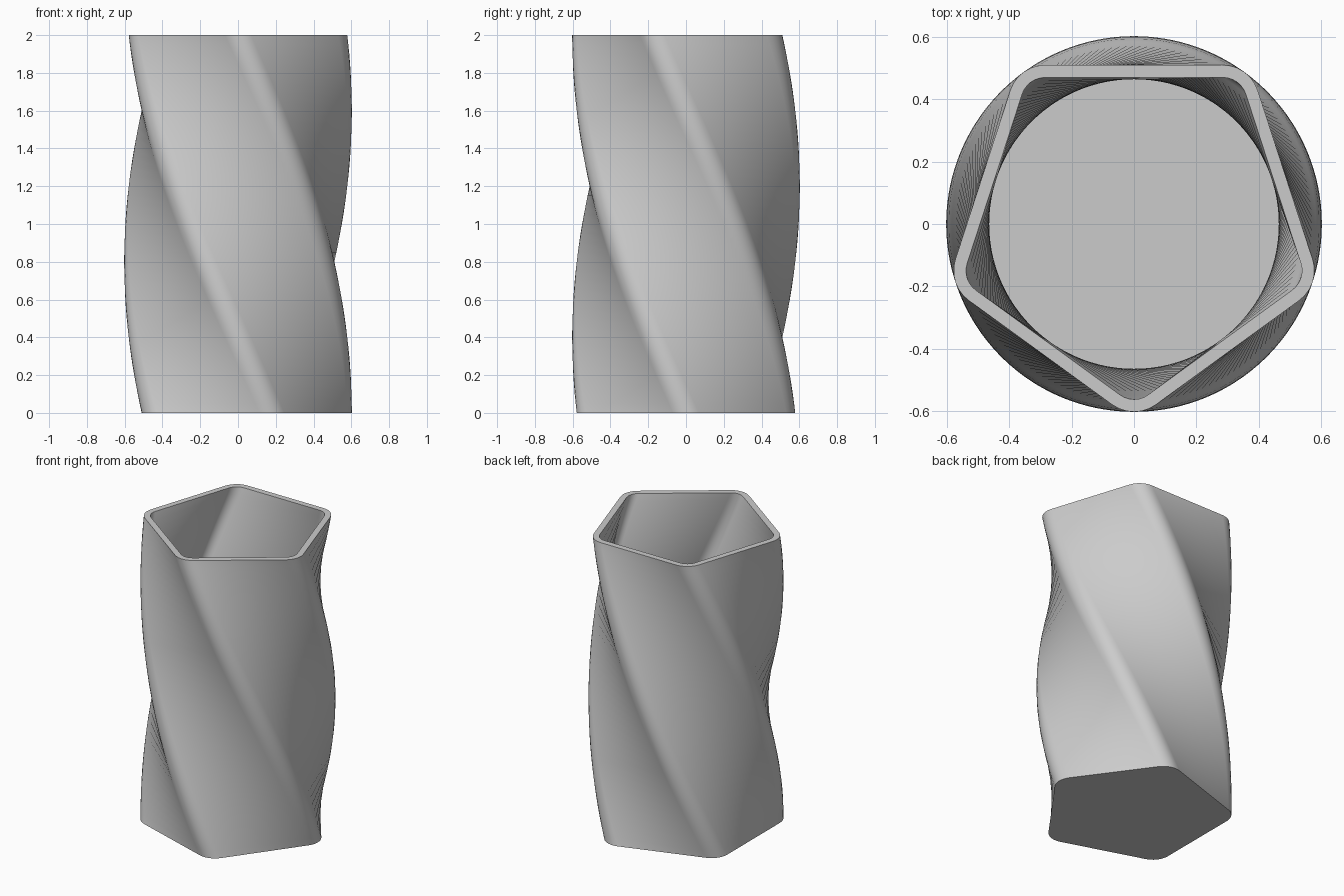
import bpy, bmesh, math

if "Cube" in bpy.data.objects:
    bpy.data.objects.remove(bpy.data.objects["Cube"], do_unlink=True)

SIDES = 5
HEIGHT = 2.0
TWIST = math.radians(90)
LAYERS = 40
APOTHEM = 0.51
FILLET = 0.118
WALL = 0.04
ARC_STEPS = 6
HALF = math.pi / SIDES


def make_material(name, colour):
    mat = bpy.data.materials.new(name)
    mat.use_nodes = True
    mat.diffuse_color = colour
    mat.node_tree.nodes["Principled BSDF"].inputs["Base Color"].default_value = colour
    return mat


def ring(bm, inset, z):
    """Rounded pentagon at height z, turned by the twist."""
    turn = TWIST * (1 - z / HEIGHT) - math.pi / 2
    reach = (APOTHEM - FILLET) / math.cos(HALF)
    radius = FILLET - inset
    verts = []
    for k in range(SIDES):
        corner = turn + 2 * HALF * k
        for s in range(ARC_STEPS + 1):
            a = corner + HALF * (2 * s / ARC_STEPS - 1)
            verts.append(bm.verts.new((reach * math.cos(corner) + radius * math.cos(a),
                                       reach * math.sin(corner) + radius * math.sin(a), z)))
    return verts


def bridge(bm, low, high, flip=False):
    """Join two rings with triangles split along the long diagonal."""
    n = len(low)
    for i in range(n):
        j = (i + 1) % n
        for tri in ((low[i], low[j], high[i]), (low[j], high[j], high[i])):
            bm.faces.new(tri[::-1] if flip else tri)


def wall(bm, inset, base, flip):
    """Stack twisted rings from base to rim."""
    heights = [base] + [HEIGHT * i / LAYERS for i in range(1, LAYERS + 1)]
    rings = [ring(bm, inset, z) for z in heights]
    for low, high in zip(rings, rings[1:]):
        bridge(bm, low, high, flip)
    return rings[0], rings[-1]


# Vase: outer wall, inner wall, underside, inner floor and flat rim
bm = bmesh.new()
outer_base, outer_rim = wall(bm, 0, 0, False)
inner_base, inner_rim = wall(bm, WALL, WALL, True)
bm.faces.new(outer_base[::-1])
bm.faces.new(inner_base)
bridge(bm, outer_rim, inner_rim)

mesh = bpy.data.meshes.new("twisted_vase")
bm.to_mesh(mesh)
bm.free()
mesh.materials.append(make_material("plain_grey", (0.6, 0.6, 0.6, 1)))
vase = bpy.data.objects.new("twisted_vase", mesh)
bpy.context.collection.objects.link(vase)

# Smooth walls with crisp rim and base edges
bpy.ops.object.select_all(action='DESELECT')
vase.select_set(True)
bpy.context.view_layer.objects.active = vase
bpy.ops.object.shade_smooth_by_angle(angle=math.radians(30))
